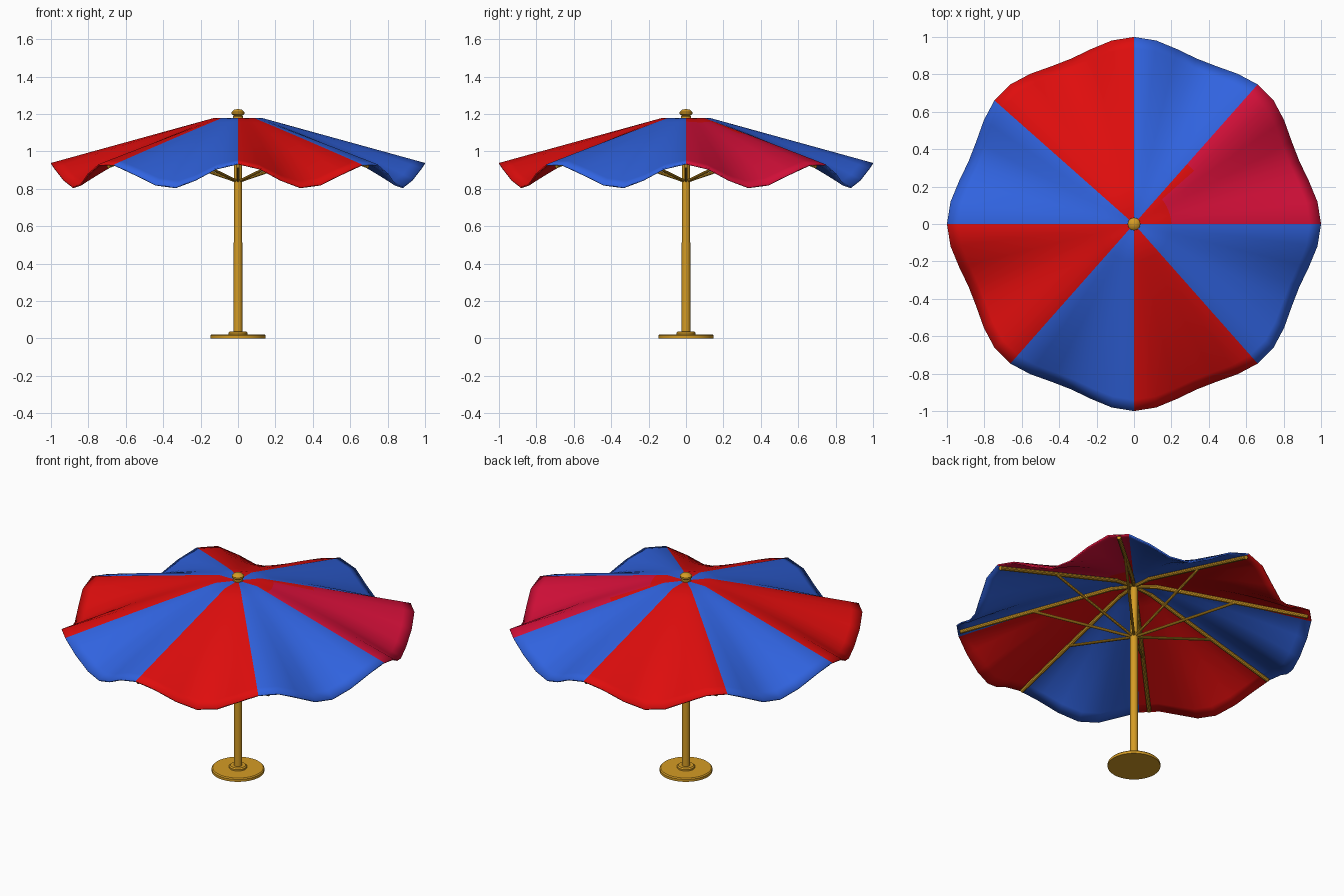
import bpy, bmesh, math
from mathutils import Vector

if "Cube" in bpy.data.objects:
    bpy.data.objects.remove(bpy.data.objects["Cube"])


def material(name, rgb):
    m = bpy.data.materials.new(name)
    m.diffuse_color = (*rgb, 1)
    m.use_nodes = True
    m.node_tree.nodes["Principled BSDF"].inputs["Base Color"].default_value = m.diffuse_color
    return m


red = material("red cloth", (0.74, 0.004, 0.004))
blue = material("blue cloth", (0.03, 0.125, 0.74))
crimson = material("crimson cloth", (0.68, 0.005, 0.042))
gold = material("golden wood", (0.66, 0.33, 0.018))


def make_object(name, bm, mats, angle=35):
    me = bpy.data.meshes.new(name)
    bm.to_mesh(me)
    bm.free()
    ob = bpy.data.objects.new(name, me)
    bpy.context.collection.objects.link(ob)
    for m in mats:
        me.materials.append(m)
    bpy.ops.object.select_all(action='DESELECT')
    ob.select_set(True)
    bpy.context.view_layer.objects.active = ob
    bpy.ops.object.shade_smooth_by_angle(angle=math.radians(angle))
    return ob


def lathe(name, profile, sides=32):
    bm = bmesh.new()
    vs = [bm.verts.new((r, 0, z)) for r, z in profile]
    es = [bm.edges.new(p) for p in zip(vs, vs[1:])]
    bmesh.ops.spin(bm, geom=vs + es, cent=(0, 0, 0), axis=(0, 0, 1),
                   angle=2 * math.pi, steps=sides)
    bmesh.ops.remove_doubles(bm, verts=bm.verts, dist=1e-5)
    bmesh.ops.recalc_face_normals(bm, faces=bm.faces)
    return make_object(name, bm, [gold])


def rod(name, a, b, radius):
    a, b = Vector(a), Vector(b)
    bm = bmesh.new()
    bmesh.ops.create_cone(bm, cap_ends=True, segments=10, radius1=radius,
                          radius2=radius, depth=(b - a).length)
    rot = (b - a).to_track_quat('Z', 'Y').to_matrix()
    bmesh.ops.rotate(bm, verts=bm.verts, matrix=rot)
    bmesh.ops.translate(bm, verts=bm.verts, vec=(a + b) / 2)
    return make_object(name, bm, [gold])


# canopy: scalloped cloth that sags between eight ribs
SEG = 52
RADII = [0.06, 0.13, 0.2, 0.27, 0.35, 0.43, 0.52, 0.61, 0.7, 0.79, 0.88, 0.94, 1.0]


def cloth_point(t, ang):
    wave = (1 - math.cos(8 * ang)) / 2
    r = t * (1 - 0.055 * wave * t)
    z = 1.178 - 0.276 * max(0, t - 0.13) - 0.13 * wave * t ** 2.2
    return (r * math.cos(ang), r * math.sin(ang), z)


bm = bmesh.new()
top = bm.verts.new((0, 0, 1.18))
rings = [[bm.verts.new(cloth_point(t, 2 * math.pi * i / SEG)) for i in range(SEG)]
         for t in RADII]
starts = [0, 7, 13, 20, 26, 33, 39, 45]
for i in range(SEG):
    j = (i + 1) % SEG
    panel = sum(i >= s for s in starts) - 1
    faces = [bm.faces.new((top, rings[0][i], rings[0][j]))]
    for a, b in zip(rings, rings[1:]):
        faces.append(bm.faces.new((a[i], b[i], b[j], a[j])))
    for k, f in enumerate(faces):
        f.material_index = panel % 2
        # the right-hand panel turns crimson away from the centre
        if panel == 0 and RADII[k] > (0.5 if i == 6 else 0.25):
            f.material_index = 2
canopy = make_object("canopy", bm, [red, blue, crimson], 60)
sol = canopy.modifiers.new("thickness", 'SOLIDIFY')
sol.thickness = 0.008
sol.offset = -1

# ribs under the seams and their braces
for n in range(8):
    a = n * math.pi / 4
    c, s = math.cos(a), math.sin(a)
    rod("rib", (0.01 * c, 0.01 * s, 1.165), (0.13 * c, 0.13 * s, 1.155), 0.011)
    rod("rib", (0.12 * c, 0.12 * s, 1.158), (0.98 * c, 0.98 * s, 0.921), 0.012)
    rod("brace", (0.015 * c, 0.015 * s, 0.843), (0.57 * c, 0.57 * s, 1.033), 0.008)

# pole, base and finial
lathe("pole", [(0, 0.01), (0.024, 0.01), (0.021, 1.19), (0, 1.19)], 24)
lathe("base", [(0, 0), (0.148, 0), (0.148, 0.015), (0.142, 0.021), (0.05, 0.021),
               (0.05, 0.03), (0.043, 0.037), (0, 0.037)], 40)
lathe("finial", [(0, 1.17), (0.028, 1.172), (0.028, 1.187), (0.022, 1.191),
                 (0.034, 1.2), (0.034, 1.21), (0.022, 1.222), (0, 1.227)], 20)
